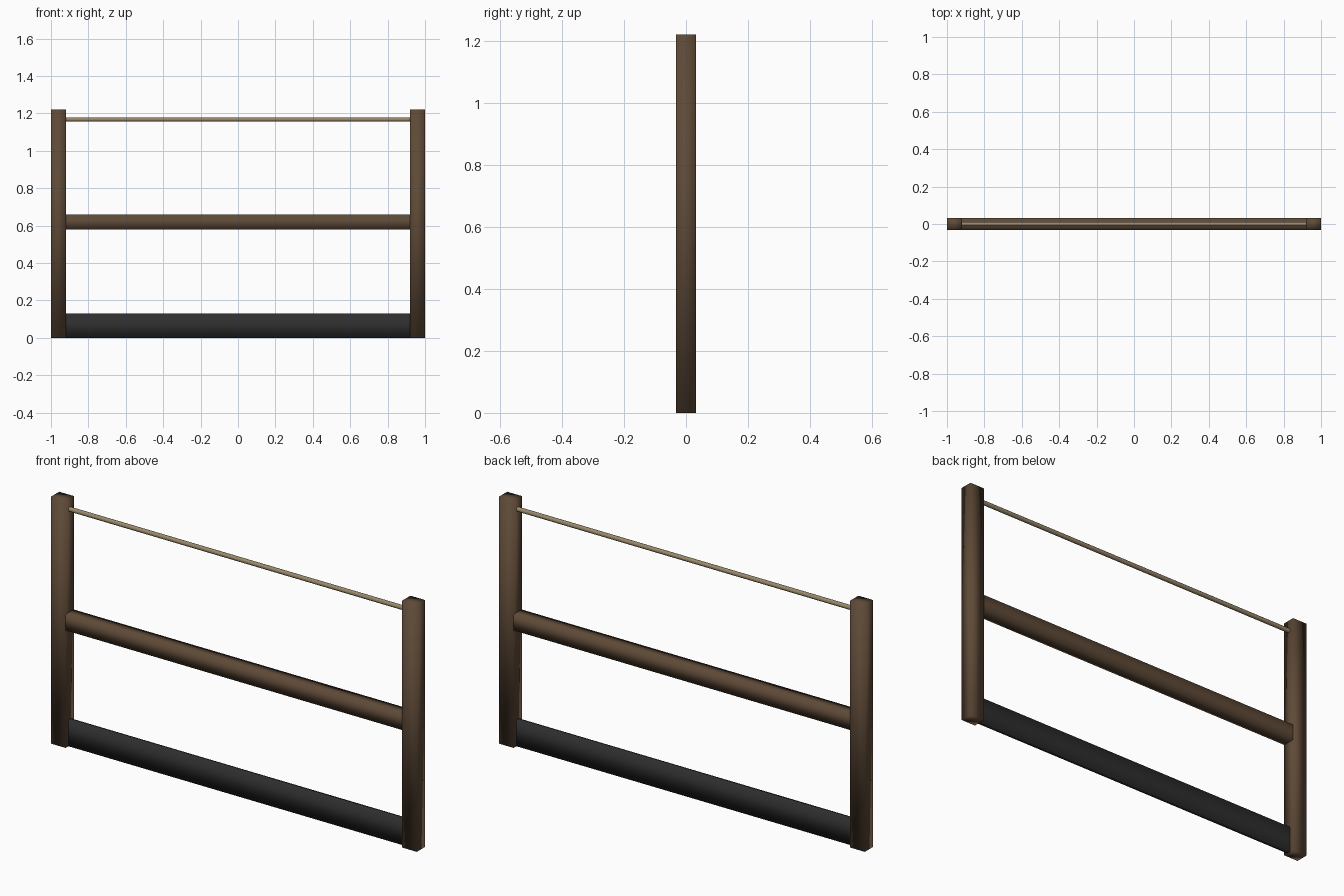
import bpy
import bmesh
from math import pi
from mathutils import Matrix

cube = bpy.data.objects.get("Cube")
if cube:
    bpy.data.objects.remove(cube, do_unlink=True)


def material(name, rgb):
    mat = bpy.data.materials.new(name)
    mat.use_nodes = True
    color = (*rgb, 1)
    mat.diffuse_color = color
    bsdf = mat.node_tree.nodes["Principled BSDF"]
    bsdf.inputs["Base Color"].default_value = color
    bsdf.inputs["Roughness"].default_value = 0.8
    return mat


def finish(name, bm, mat):
    for face in bm.faces:
        face.smooth = True
    mesh = bpy.data.meshes.new(name)
    bm.to_mesh(mesh)
    bm.free()
    mesh.materials.append(mat)
    obj = bpy.data.objects.new(name, mesh)
    bpy.context.collection.objects.link(obj)
    return obj


def box(name, center, size, mat, open_ends=False):
    bm = bmesh.new()
    bmesh.ops.create_cube(bm, size=1, matrix=Matrix.Translation(center) @ Matrix.Diagonal((*size, 1)))
    if open_ends:
        # The ends sit inside the posts, so only the long faces remain
        bm.normal_update()
        ends = [f for f in bm.faces if abs(f.normal.x) > 0.9]
        bmesh.ops.delete(bm, geom=ends, context="FACES_ONLY")
    return finish(name, bm, mat)


brown = material("dark brown wood", (0.113, 0.068, 0.038))
beige = material("pale beige rod", (0.32, 0.25, 0.15))
black = material("charcoal black", (0.027, 0.027, 0.027))

# Upright posts
for side, sign in (("left", 1), ("right", -1)):
    box(f"{side}_post", (sign * 0.96, 0, 0.61), (0.08, 0.064, 1.22), brown)

# Middle rail and bottom board
box("middle_rail", (0, 0, 0.62), (1.86, 0.062, 0.08), brown, open_ends=True)
box("bottom_board", (0, 0, 0.065), (1.86, 0.02, 0.13), black, open_ends=True)

# Thin round top rod
rod = bmesh.new()
bmesh.ops.create_cone(
    rod, cap_ends=False, segments=12, radius1=0.011, radius2=0.011, depth=1.86,
    matrix=Matrix.Translation((0, 0, 1.168)) @ Matrix.Rotation(pi / 2, 4, "Y"))
finish("top_rod", rod, beige)
